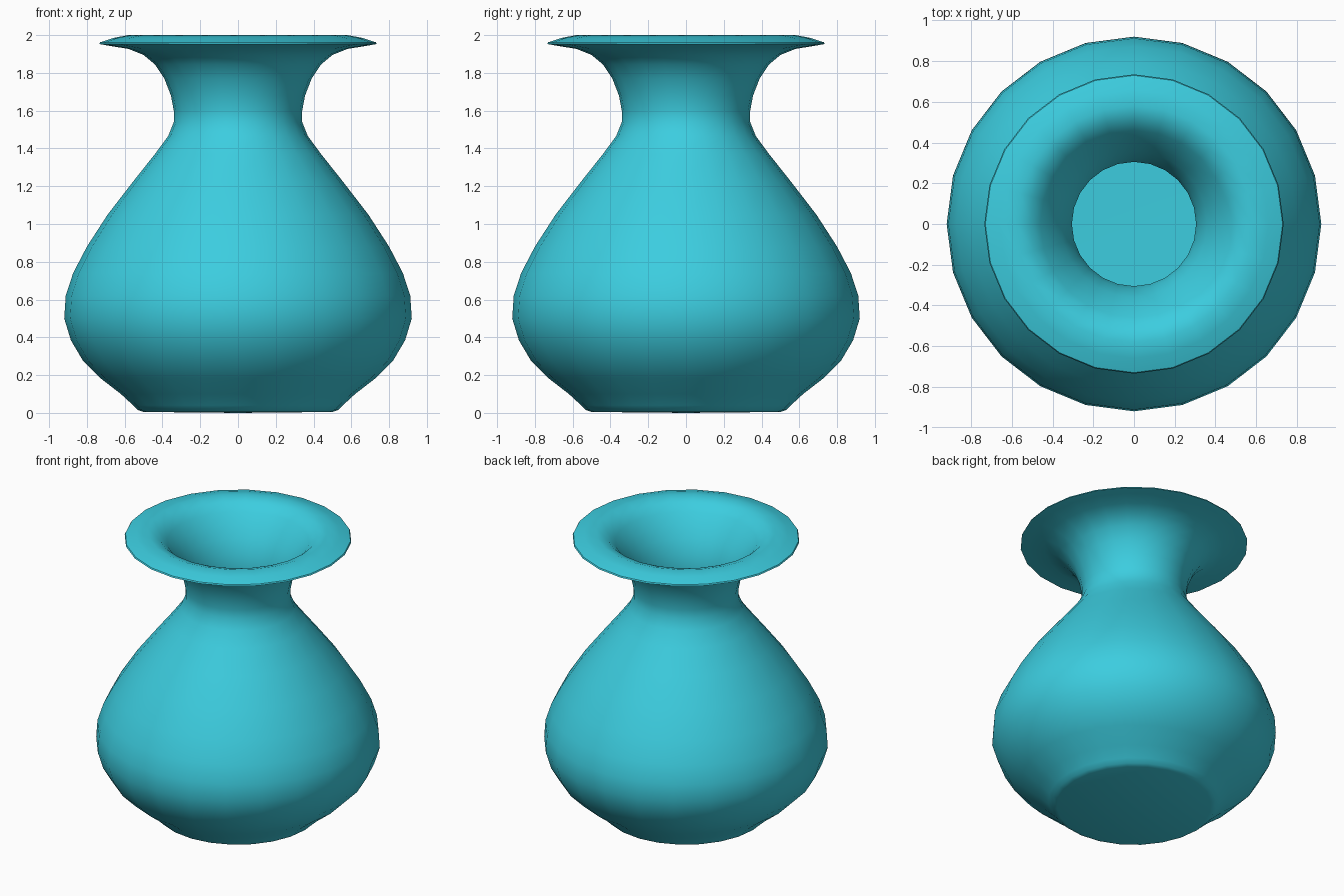
import bpy, bmesh, math
from mathutils import Vector

SIDES = 24
WALL = 0.035

cube = bpy.data.objects.get("Cube")
if cube:
    bpy.data.objects.remove(cube, do_unlink=True)

# Glaze colour
glaze = bpy.data.materials.new("turquoise_glaze")
glaze.use_nodes = True
colour = (0.045, 0.61, 0.74, 1)
glaze.diffuse_color = colour
glaze.node_tree.nodes["Principled BSDF"].inputs["Base Color"].default_value = colour

# Profile as (radius, height): foot, outer wall up to the throat, flared lip
foot = [(0, 0), (0.50, 0.005), (0.53, 0.015)]
wall = [(0.555, 0.04), (0.62, 0.10), (0.73, 0.185), (0.82, 0.275), (0.885, 0.385),
        (0.92, 0.50), (0.912, 0.62), (0.873, 0.74), (0.80, 0.88), (0.69, 1.05),
        (0.555, 1.225), (0.44, 1.37), (0.37, 1.465), (0.34, 1.54), (0.34, 1.60),
        (0.355, 1.68), (0.39, 1.77), (0.44, 1.845)]
lip = [(0.50, 1.895), (0.58, 1.927), (0.68, 1.943), (0.735, 1.953), (0.73, 1.962),
       (0.66, 1.985), (0.58, 2.0), (0.51, 1.977), (0.46, 1.93)]


def inner_wall(points):
    """Offset the outer wall inwards by the clay thickness, from top to bottom."""
    result = []
    for i, p in enumerate(points):
        before, after = points[max(i - 1, 0)], points[min(i + 1, len(points) - 1)]
        along = (Vector(after) - Vector(before)).normalized()
        result.append((p[0] - along.y * WALL, p[1] + along.x * WALL))
    return result[::-1]


profile = foot + wall + lip + inner_wall(wall) + [(0, 0.06)]

# Spin the profile round the upright axis
bm = bmesh.new()
verts = [bm.verts.new((r, 0, z)) for r, z in profile]
edges = [bm.edges.new(pair) for pair in zip(verts, verts[1:])]
bmesh.ops.spin(bm, geom=verts + edges, cent=(0, 0, 0), axis=(0, 0, 1),
               angle=math.tau, steps=SIDES)
bmesh.ops.remove_doubles(bm, verts=bm.verts, dist=0.0005)
bmesh.ops.recalc_face_normals(bm, faces=bm.faces)

mesh = bpy.data.meshes.new("vase")
bm.to_mesh(mesh)
bm.free()
mesh.materials.append(glaze)
vase = bpy.data.objects.new("vase", mesh)
bpy.context.collection.objects.link(vase)

# Smooth clay with crisp rim and foot edges
bpy.ops.object.select_all(action="DESELECT")
vase.select_set(True)
bpy.context.view_layer.objects.active = vase
bpy.ops.object.shade_smooth_by_angle(angle=math.radians(40))
